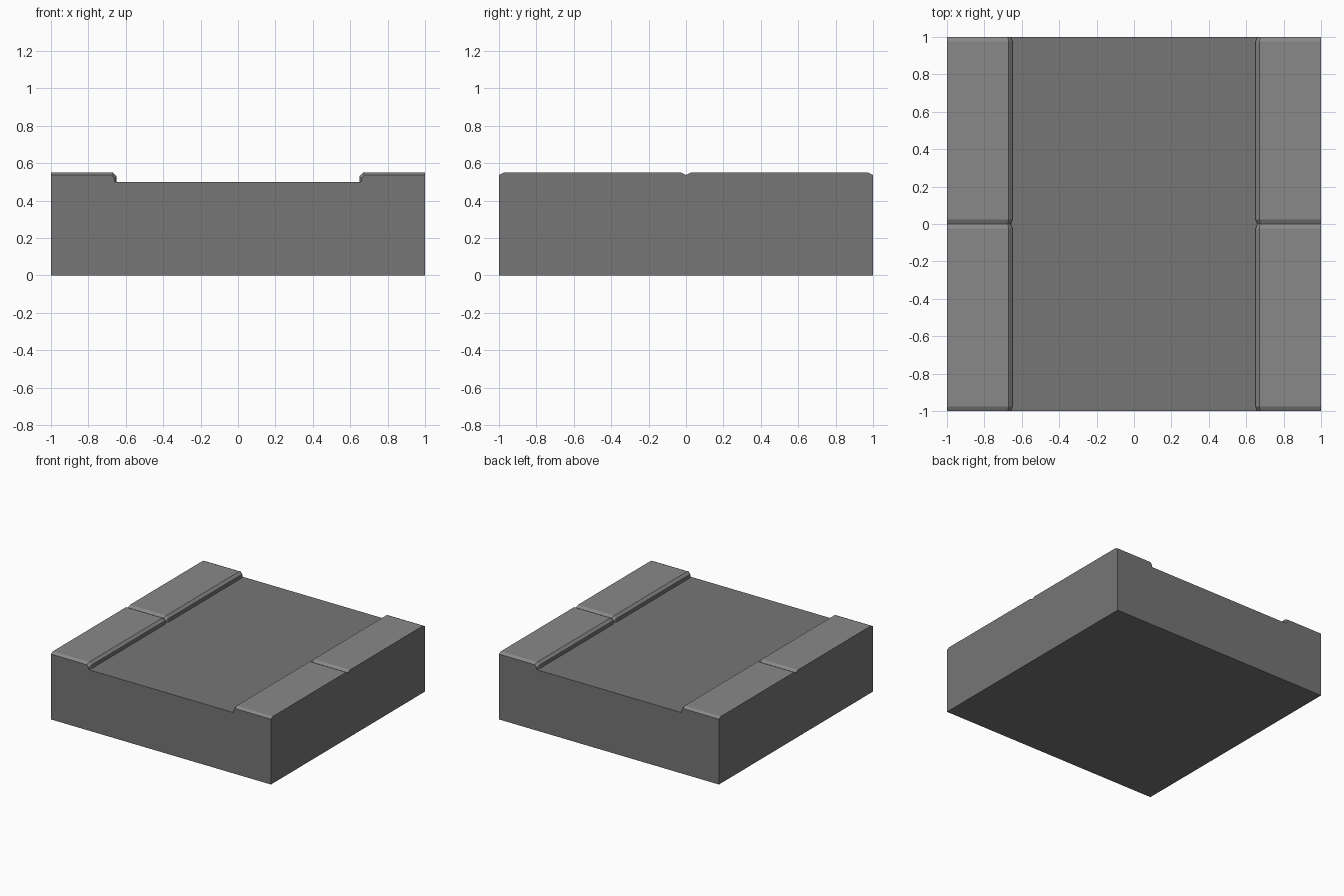
import bpy, bmesh, random
from mathutils import Vector

if "Cube" in bpy.data.objects:
    bpy.data.objects.remove(bpy.data.objects["Cube"])

random.seed(4)


def material(name, grey):
    m = bpy.data.materials.new(name)
    m.diffuse_color = (grey, grey, grey, 1)
    m.use_nodes = True
    m.node_tree.nodes["Principled BSDF"].inputs["Base Color"].default_value = m.diffuse_color
    return m


mats = [material("asphalt", 0.18), material("kerb_stone", 0.25)]


# Cross-section of road with a raised kerb on each side
def section(joint):
    inner, chamfer, top = (0.66, 0.675, 0.537) if joint else (0.65, 0.67, 0.55)
    half = [(0.65, 0.5), (inner, 0.502), (inner, top - 0.02),
            (chamfer, top), (1, top), (1, 0)]
    return [(-x, z) for x, z in reversed(half)] + half


# Loft the section along y, pinching it at the kerb stone joints
slab = bmesh.new()
rings = []
for y in (-1, -0.975, -0.025, 0, 0.025, 0.975, 1):
    ring = section(y in (-1, 0, 1))
    rings.append([slab.verts.new((x, y, z)) for x, z in ring])
n = len(rings[0])
for a, b in zip(rings, rings[1:]):
    for i in range(n):
        j = (i + 1) % n
        slab.faces.new((a[i], a[j], b[j], b[i]))
slab.faces.new(rings[0])
slab.faces.new(rings[-1])
bmesh.ops.recalc_face_normals(slab, faces=slab.faces)
slab.normal_update()
for f in slab.faces:
    c = f.calc_center_median()
    f.material_index = int(c.z > 0.501 and abs(c.x) > 0.64 and abs(f.normal.x) < 0.99)

# Crack cell centres as seen from above, plus a few deeper ones
centres = [(-.93, .72), (-.7, .8), (-.35, .8), (.15, .9), (.6, .8), (.95, .8),
           (.02, .5), (.32, .6), (.22, .25), (-.05, -.1), (.42, -.15), (.5, .2),
           (-.25, .3), (-.55, .42), (-.28, 0), (-.55, .03), (-.85, .2),
           (-.92, -.3), (-.6, -.2), (-.35, -.65), (-.85, -.65), (-.7, -.95),
           (.12, -.75), (.5, -.6), (.48, -.95), (.85, -.65), (.8, -.2), (.88, .35)]
seeds = [Vector((x, y, random.uniform(0.28, 0.42))) for x, y in centres]
seeds += [Vector((random.uniform(-.9, .9), random.uniform(-.9, .9), 0.08))
          for _ in range(10)]


# Cut one closed cell out of the slab for each centre
for k, s in enumerate(seeds):
    bm = slab.copy()
    for o in sorted(seeds, key=lambda p: (p - s).length)[1:]:
        if not bm.faces:
            break
        cut = bmesh.ops.bisect_plane(
            bm, geom=bm.verts[:] + bm.edges[:] + bm.faces[:], dist=1e-5,
            plane_co=(s + o) / 2, plane_no=o - s, clear_outer=True)
        rim = [e for e in bm.edges if e.is_boundary]
        if rim:
            bmesh.ops.holes_fill(bm, edges=rim, sides=0)
    bmesh.ops.dissolve_limit(bm, angle_limit=0.002, verts=bm.verts,
                             edges=bm.edges, delimit={'MATERIAL'})
    bmesh.ops.recalc_face_normals(bm, faces=bm.faces)
    if bm.faces:
        mesh = bpy.data.meshes.new(f"road_chunk_{k + 1:02d}")
        for m in mats:
            mesh.materials.append(m)
        bm.to_mesh(mesh)
        ob = bpy.data.objects.new(mesh.name, mesh)
        bpy.context.collection.objects.link(ob)
    bm.free()
slab.free()
